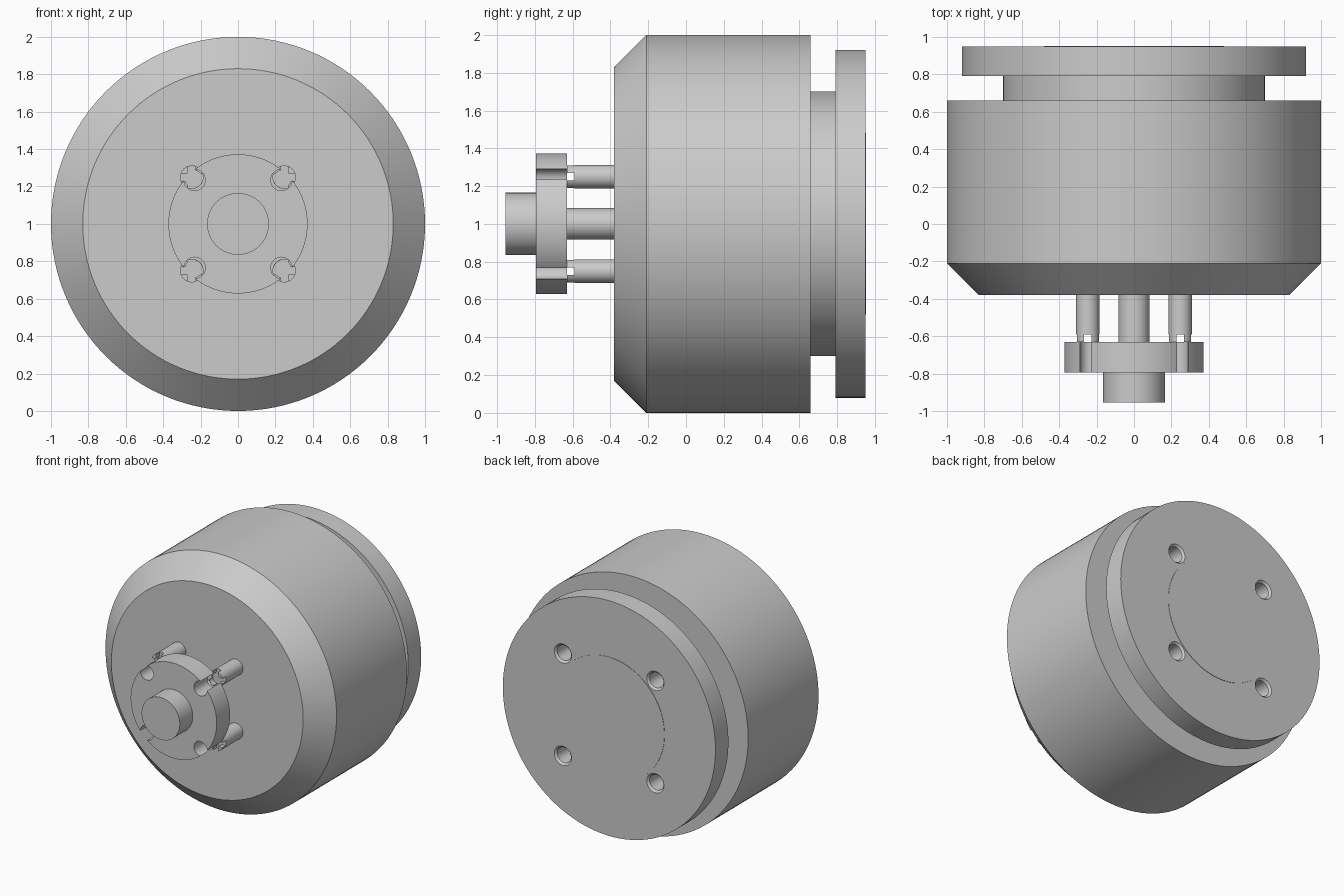
import bpy, bmesh, math

cube = bpy.data.objects.get("Cube")
if cube:
    bpy.data.objects.remove(cube, do_unlink=True)

metal = bpy.data.materials.new("plain grey metal")
metal.use_nodes = True
GREY = (0.6, 0.6, 0.6, 1)
metal.diffuse_color = GREY
metal.node_tree.nodes["Principled BSDF"].inputs["Base Color"].default_value = GREY
CORNERS = [(sx, sz) for sx in (-1, 1) for sz in (-1, 1)]


def turned(name, profile, x=0.0, z=1.0, sides=128):
    """Closed solid turned about the y direction from (radius, y) pairs."""
    bm = bmesh.new()
    rings = []
    for r, y in profile:
        angles = [2 * math.pi * i / sides for i in range(sides)]
        rings.append([bm.verts.new((x + r * math.cos(a), y, z + r * math.sin(a))) for a in angles])
    for a, b in zip(rings, rings[1:]):
        for i in range(sides):
            j = (i + 1) % sides
            bm.faces.new((a[i], a[j], b[j], b[i]))
    bm.faces.new(rings[0])
    bm.faces.new(rings[-1])
    return finish(name, bm)


def block(name, centre, size):
    bm = bmesh.new()
    bmesh.ops.create_cube(bm, size=1)
    bmesh.ops.scale(bm, vec=size, verts=bm.verts)
    bmesh.ops.translate(bm, vec=centre, verts=bm.verts)
    return finish(name, bm)


def finish(name, bm):
    bmesh.ops.recalc_face_normals(bm, faces=bm.faces)
    mesh = bpy.data.meshes.new(name)
    bm.to_mesh(mesh)
    bm.free()
    mesh.materials.append(metal)
    ob = bpy.data.objects.new(name, mesh)
    bpy.context.collection.objects.link(ob)
    return ob


def cut(ob, cutters):
    """Subtract the cutters, then remove them."""
    for c in cutters:
        mod = ob.modifiers.new("cut", "BOOLEAN")
        mod.operation, mod.solver, mod.object = "DIFFERENCE", "EXACT", c
        bpy.context.view_layer.objects.active = ob
        bpy.ops.object.modifier_apply(modifier=mod.name)
        bpy.data.objects.remove(c, do_unlink=True)


# Housing, neck and mounting plate turned as one body
body = turned("motor_body", [(0.83, -0.38), (1, -0.21), (1, 0.66), (0.7, 0.66),
                             (0.7, 0.79), (0.92, 0.79), (0.92, 0.95)])
# Countersunk mounting holes in the back
cut(body, [turned("hole_cutter", [(0.06, 0.6), (0.06, 0.935), (0.085, 0.96)],
                  sx * 0.4, 1 + sz * 0.4, 32) for sx, sz in CORNERS])
back_boss = turned("back_boss", [(0.48, 0.94), (0.48, 0.953)])

# Output shaft, collar and pilot
shaft = turned("shaft", [(0.083, -0.64), (0.083, -0.37)], sides=64)
collar = turned("collar", [(0.165, -0.955), (0.165, -0.795), (0.372, -0.795), (0.372, -0.63)])
cut(collar, [turned("collar_cutter", [(0.057, -0.9), (0.057, -0.5)],
                    sx * 0.232, 1 + sz * 0.235, 32) for sx, sz in CORNERS])

# Four drilled posts with a cross slot at the collar end
parts = [body, back_boss, shaft, collar]
for sx, sz in CORNERS:
    x, z = sx * 0.247, 1 + sz * 0.25
    side = ("left" if sx > 0 else "right") + ("_upper" if sz > 0 else "_lower")
    post = turned(side + "_post", [(0.0625, -0.63), (0.0625, -0.37)], x, z, 48)
    cut(post, [turned("drill", [(0.046, -0.7), (0.046, -0.585)], x - sx * 0.01, z - sz * 0.01, 32),
               block("slot_x", (x, -0.64, z), (0.2, 0.1, 0.04)),
               block("slot_z", (x, -0.64, z), (0.04, 0.1, 0.2))])
    parts.append(post)

bpy.ops.object.select_all(action="DESELECT")
for ob in parts:
    ob.select_set(True)
bpy.context.view_layer.objects.active = body
bpy.ops.object.shade_smooth_by_angle(angle=math.radians(30))
